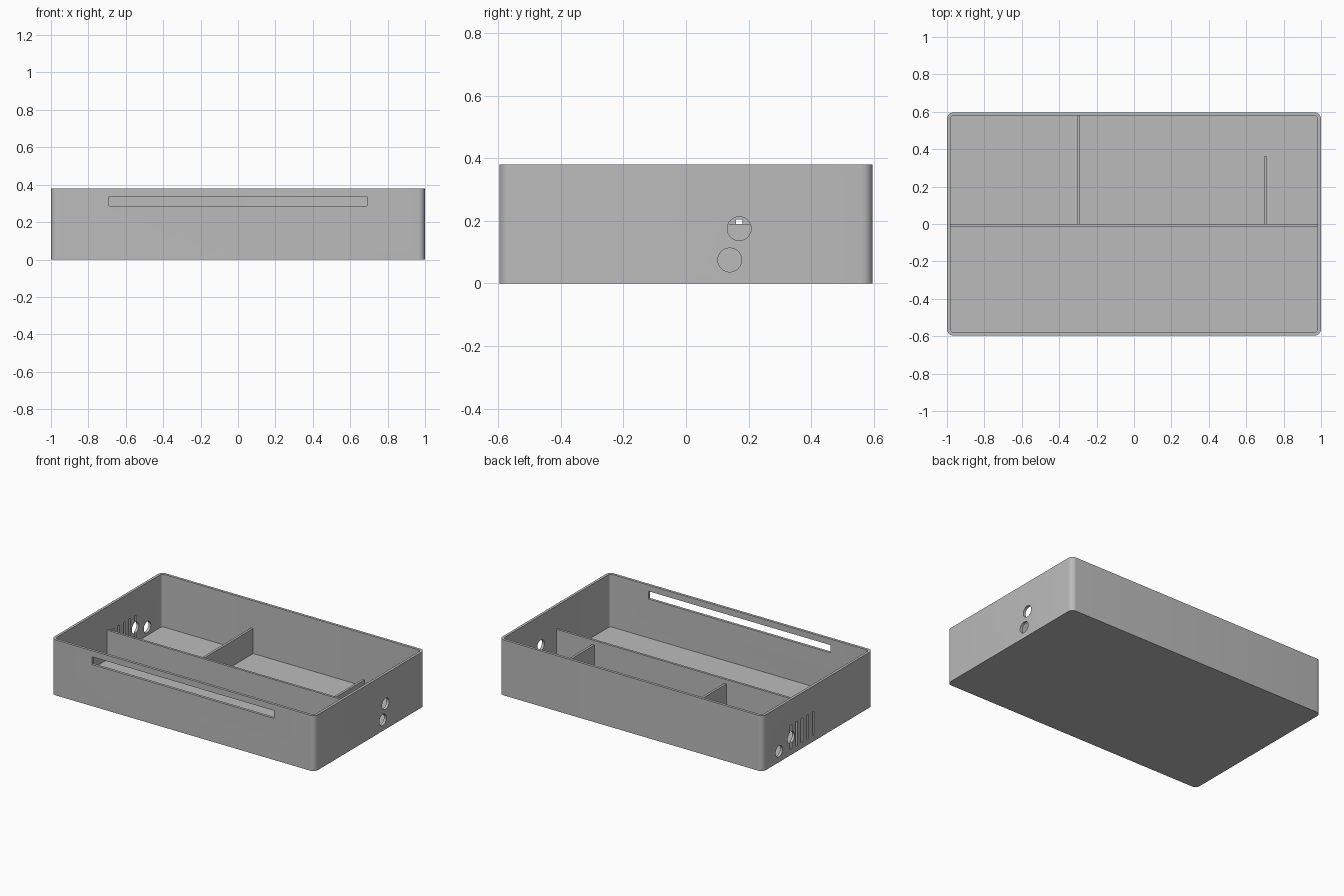
import bpy, bmesh
from math import pi
from mathutils import Matrix, Vector

cube = bpy.data.objects.get("Cube")
if cube:
    bpy.data.objects.remove(cube)

W, D, H, T = 2.0, 1.194, 0.38, 0.018

grey = bpy.data.materials.new("plain grey")
grey.use_nodes = True
COLOUR = (0.5, 0.5, 0.5, 1)
grey.diffuse_color = COLOUR
grey.node_tree.nodes["Principled BSDF"].inputs["Base Color"].default_value = COLOUR


def finish(name, bm):
    mesh = bpy.data.meshes.new(name)
    bm.to_mesh(mesh)
    bm.free()
    mesh.materials.append(grey)
    obj = bpy.data.objects.new(name, mesh)
    bpy.context.collection.objects.link(obj)
    return obj


def box(name, low, high, radius=0):
    """Box between two corners, with optional rounded upright edges."""
    low, high = Vector(low), Vector(high)
    bm = bmesh.new()
    bmesh.ops.create_cube(bm, size=1)
    bmesh.ops.scale(bm, vec=high - low, verts=bm.verts)
    bmesh.ops.translate(bm, vec=(low + high) / 2, verts=bm.verts)
    if radius:
        upright = [e for e in bm.edges
                   if abs(e.verts[0].co.z - e.verts[1].co.z) > 0.01]
        bmesh.ops.bevel(bm, geom=upright, offset=radius, segments=8,
                        profile=0.5, affect='EDGES')
    return finish(name, bm)


def side_hole(name, side, y, z, radius=0.038):
    """Round cutter through one end wall."""
    bm = bmesh.new()
    place = Matrix.Translation((side * W / 2, y, z)) @ Matrix.Rotation(pi / 2, 4, 'Y')
    bmesh.ops.create_cone(bm, cap_ends=True, segments=48, radius1=radius,
                          radius2=radius, depth=0.1, matrix=place)
    return finish(name, bm)


def cut(target, cutter):
    mod = target.modifiers.new(cutter.name, 'BOOLEAN')
    mod.operation = 'DIFFERENCE'
    mod.solver = 'EXACT'
    mod.object = cutter
    cutter.hide_render = True
    cutter.hide_viewport = True


# Open tray with rounded corners
tray = box("tray", (-W / 2, -D / 2, 0), (W / 2, D / 2, H), 0.035)
cut(tray, box("hollow_cutter", (T - W / 2, T - D / 2, T),
              (W / 2 - T, D / 2 - T, H + 0.1), 0.02))

# Long slot in the front wall
cut(tray, box("front_slot_cutter", (-0.69, -0.65, 0.285), (0.69, -0.55, 0.338)))

# Cable holes in both end walls
for name, side, y, z in (("upper_hole_cutter", 1, 0.17, 0.175),
                         ("lower_hole_cutter", 1, 0.14, 0.075),
                         ("rear_hole_cutter", -1, 0.42, 0.075),
                         ("middle_hole_cutter", -1, 0.29, 0.12)):
    cut(tray, side_hole(name, side, y, z))

# Row of upright vents
for i in range(5):
    y = 0.05 + 0.06 * i
    cut(tray, box("vent_cutter", (-1.05, y - 0.01, 0.04), (-0.95, y + 0.01, 0.205)))

# Bake the cuts into the tray and drop the cutters
bpy.context.view_layer.update()
baked = bpy.data.meshes.new_from_object(
    tray.evaluated_get(bpy.context.evaluated_depsgraph_get()))
tray.modifiers.clear()
tray.data = baked
for obj in list(bpy.data.objects):
    if "_cutter" in obj.name:
        bpy.data.objects.remove(obj)

# Inner dividers
box("long_divider", (T / 2 - W / 2, -0.016, T / 2), (W / 2 - T / 2, 0, 0.22))
box("cross_divider", (-0.306, -0.008, T / 2), (-0.29, D / 2 - T / 2, 0.19))
box("short_divider", (0.694, -0.008, T / 2), (0.71, 0.36, 0.19))

# Smooth the rounded corners, keep real edges crisp
bpy.ops.object.select_all(action='DESELECT')
tray.select_set(True)
bpy.context.view_layer.objects.active = tray
bpy.ops.object.shade_smooth_by_angle(angle=pi / 6)
